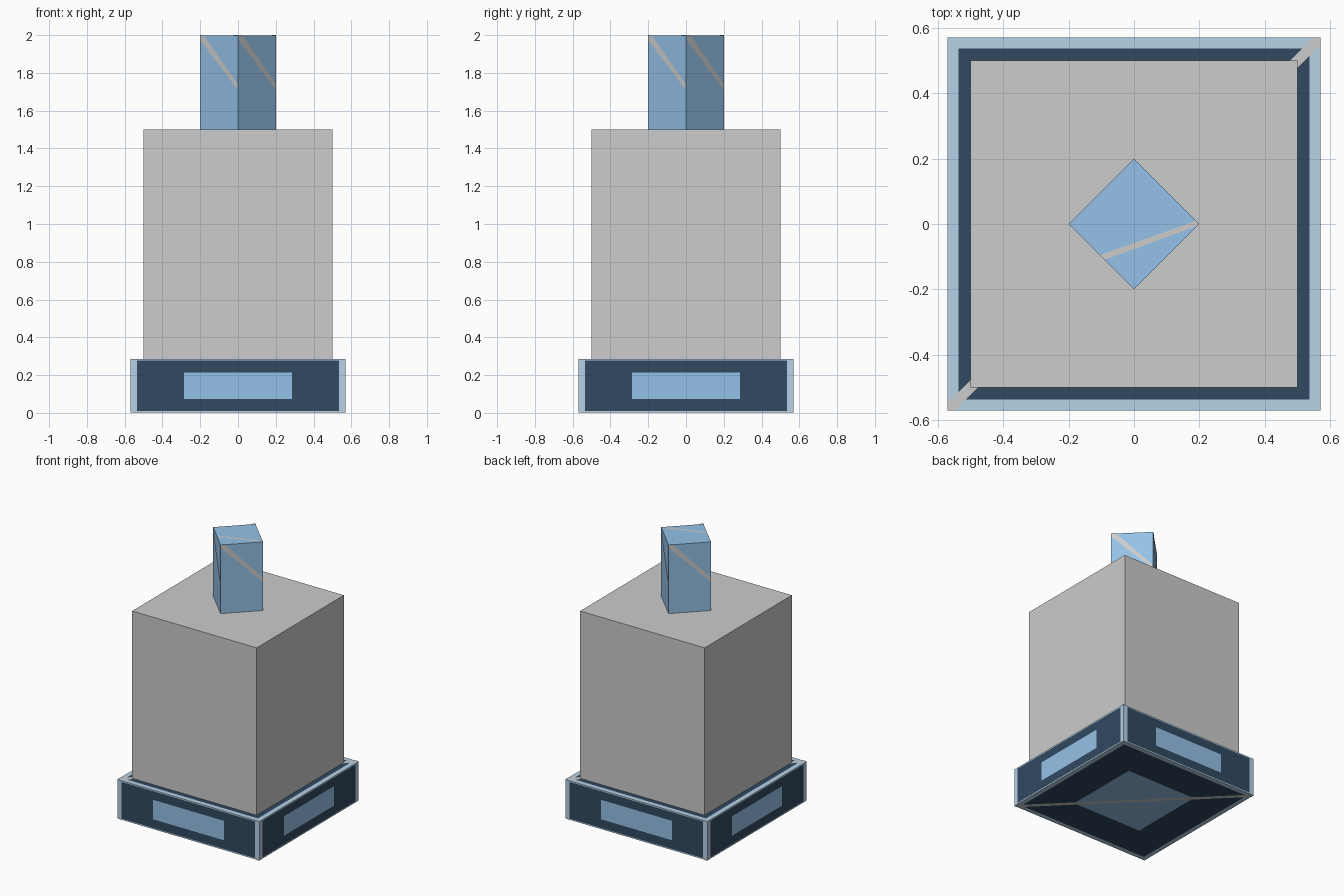
import bpy, bmesh
from math import pi
from mathutils import Matrix, Vector

cube = bpy.data.objects.get("Cube")
if cube:
    bpy.data.objects.remove(cube, do_unlink=True)


def material(name, rgb):
    """Flat material from 0-255 display values, converted to linear."""
    lin = [((c / 255 + 0.055) / 1.055) ** 2.4 for c in rgb] + [1]
    mat = bpy.data.materials.new(name)
    mat.use_nodes = True
    mat.diffuse_color = lin
    mat.node_tree.nodes["Principled BSDF"].inputs["Base Color"].default_value = lin
    return mat


grey = material("grey", (204, 204, 204))
sky = material("sky_blue", (149, 194, 232))
navy = material("navy", (49, 73, 97))
pale = material("pale_blue", (183, 211, 232))


def finish(name, bm, *mats):
    mesh = bpy.data.meshes.new(name)
    bm.to_mesh(mesh)
    bm.free()
    for mat in mats:
        mesh.materials.append(mat)
    obj = bpy.data.objects.new(name, mesh)
    bpy.context.collection.objects.link(obj)
    return obj


def box(width, z0, z1, turn=0):
    bm = bmesh.new()
    place = (Matrix.Translation((0, 0, (z0 + z1) / 2)) @ Matrix.Rotation(turn, 4, "Z")
             @ Matrix.Diagonal((width, width, z1 - z0, 1)))
    bmesh.ops.create_cube(bm, size=1, matrix=place)
    return bm


def plate(name, points, mat):
    """Single flat polygon, points counter-clockwise from outside."""
    bm = bmesh.new()
    bm.faces.new([bm.verts.new(p) for p in points])
    return finish(name, bm, mat)


R, BASE_TOP, BODY_TOP, TOP = 0.57, 0.285, 1.5, 2.0
GAP = 0.002

# Base: each face has a pale rim, a navy panel and a blue window
bm = box(2 * R, GAP, BASE_TOP)
for face in list(bm.faces):
    centre = face.calc_center_median()
    for index, scale in ((1, 0.94), (2, 0.5 / 0.94)):
        bmesh.ops.inset_individual(bm, faces=[face], thickness=0)
        for v in face.verts:
            v.co = centre + (v.co - centre) * scale
        face.material_index = index
        ring = [f for e in face.edges for f in e.link_faces if f != face]
        for f in ring:
            f.material_index = index - 1
finish("base", bm, pale, navy, sky)

# Body block
finish("body", box(1.0, BASE_TOP, BODY_TOP), grey)

# Turned tower on top
finish("tower", box(0.4 / 2 ** 0.5, BODY_TOP, TOP - GAP, pi / 4), sky)

# Diagonal stripes on the base top and underside
w = 0.022
stripe = [(R, R), (R - w, R), (-R, -R + w), (-R, -R), (-R + w, -R), (R, R - w)]
plate("base_top_stripe", [(x, y, BASE_TOP + GAP) for x, y in stripe], grey)
plate("base_under_stripe", [(x, -y, 0) for x, y in stripe], grey)

# Slanted streak on each tower side
for i in range(4):
    turn = Matrix.Rotation(i * pi / 2, 4, "Z")
    left, right = Vector((-0.2, 0, 0)), Vector((0, -0.2, 0))
    out = Vector((-1, -1, 0)).normalized() * GAP
    streak = [(0, TOP), (0, 1.975), (1, 1.71), (1, 1.74), (0.1, TOP)]
    plate(f"tower_streak_{i + 1}",
          [turn @ (left.lerp(right, u) + out + Vector((0, 0, z))) for u, z in streak], grey)

# Streak across the tower top
plate("tower_top_streak", [(x, y, TOP) for x, y in
      ((-0.105, -0.095), (-0.09, -0.11), (0.195, -0.005), (0.19, 0.01))], grey)
